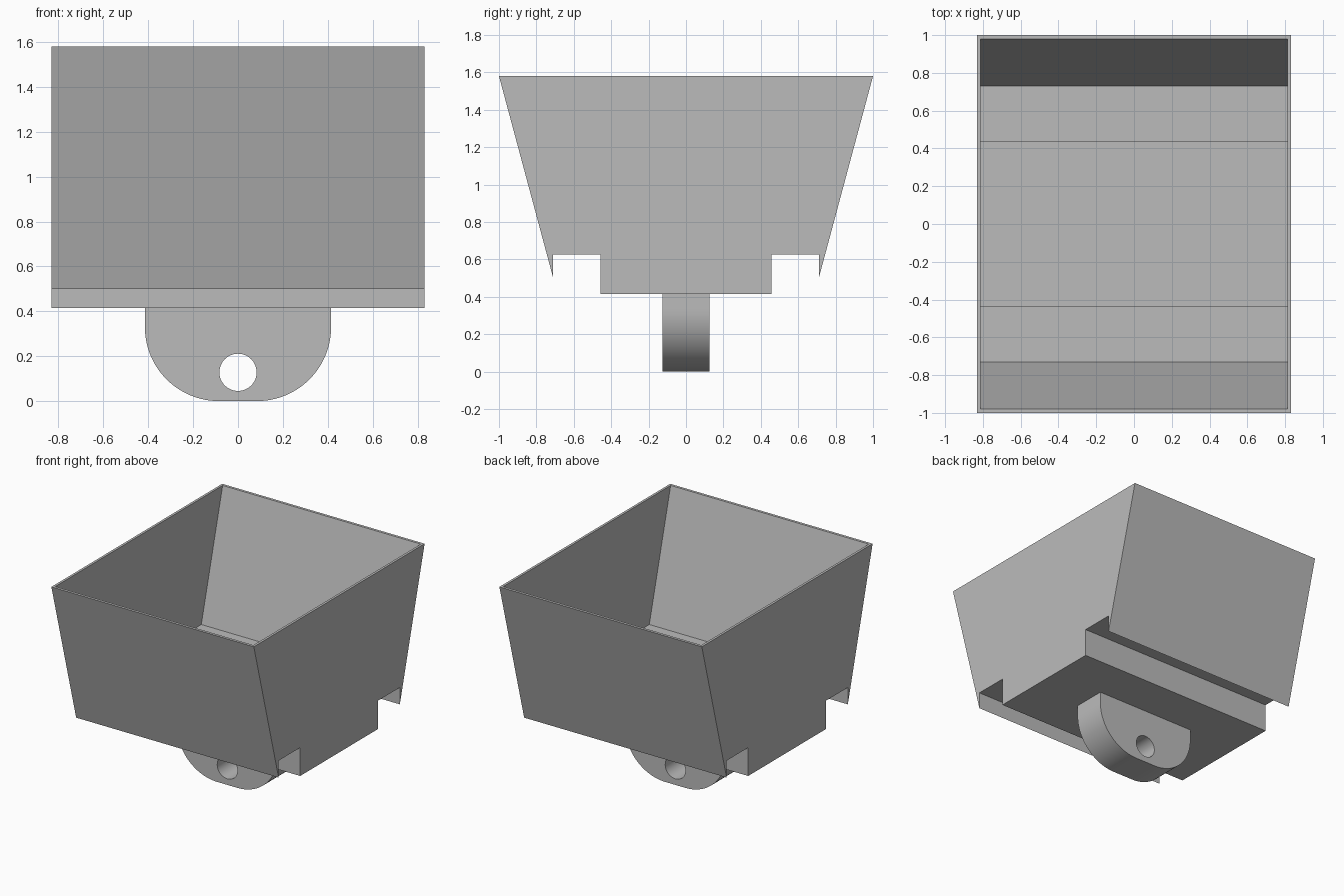
import bpy, bmesh, math

default = bpy.data.objects.get("Cube")
if default:
    bpy.data.objects.remove(default, do_unlink=True)

grey = bpy.data.materials.new("light_grey")
grey.use_nodes = True
colour = (0.5, 0.5, 0.5, 1)
grey.diffuse_color = colour
grey.node_tree.nodes["Principled BSDF"].inputs["Base Color"].default_value = colour


def make_object(name, bm):
    bmesh.ops.recalc_face_normals(bm, faces=bm.faces)
    mesh = bpy.data.meshes.new(name)
    bm.to_mesh(mesh)
    bm.free()
    mesh.materials.append(grey)
    obj = bpy.data.objects.new(name, mesh)
    bpy.context.collection.objects.link(obj)
    return obj


def mirrored(half):
    """Close a half outline by reflecting it across the centre line."""
    return half + [(-a, b) for a, b in reversed(half)]


def open_trough(bm, half, half_width):
    """Extrude a side outline along x, leaving the top open; return the rim corners."""
    outline = mirrored(half)
    ends = [[bm.verts.new((x, y, z)) for y, z in outline] for x in (-half_width, half_width)]
    for end in ends:
        bm.faces.new(end)
    left, right = ends
    for i in range(len(outline) - 1):
        bm.faces.new((left[i], left[i + 1], right[i + 1], right[i]))
    return [left[0], left[-1], right[-1], right[0]]


# Tapered bin: outer shell, stepped cavity and the thin rim joining them
TOP = 1.58
bm = bmesh.new()
outer = open_trough(bm, [(1, TOP), (0.71, 0.5), (0.71, 0.625), (0.457, 0.625), (0.457, 0.415)], 0.83)
inner = open_trough(bm, [(0.98, TOP), (0.73, 0.645), (0.437, 0.645), (0.437, 0.435)], 0.812)
for i in range(4):
    j = (i + 1) % 4
    bm.faces.new((outer[i], outer[j], inner[j], inner[i]))
make_object("bin", bm)

# Mounting lug with rounded lower corners
HALF, RADIUS, DEPTH = 0.415, 0.33, 0.125
half = [(HALF, 0.415)]
for i in range(25):
    a = math.pi / 2 * i / 24
    half.append((HALF - RADIUS + RADIUS * math.cos(a), RADIUS - RADIUS * math.sin(a)))
bm = bmesh.new()
face = bm.faces.new([bm.verts.new((x, -DEPTH, z)) for x, z in mirrored(half)])
extruded = bmesh.ops.extrude_face_region(bm, geom=[face], use_keep_orig=True)
moved = [v for v in extruded["geom"] if isinstance(v, bmesh.types.BMVert)]
bmesh.ops.translate(bm, verts=moved, vec=(0, 2 * DEPTH, 0))
lug = make_object("mounting_lug", bm)

# Pin hole through the lug
bpy.ops.mesh.primitive_cylinder_add(vertices=48, radius=0.083, depth=1,
                                    location=(0, 0, 0.128), rotation=(math.pi / 2, 0, 0))
cutter = bpy.context.object
cutter.name = "pin_hole_cutter"
cutter.hide_render = True
cutter.data.materials.append(grey)
hole = lug.modifiers.new("pin_hole", "BOOLEAN")
hole.operation = "DIFFERENCE"
hole.solver = "EXACT"
hole.object = cutter
bpy.ops.object.select_all(action="DESELECT")
lug.select_set(True)
bpy.context.view_layer.objects.active = lug
bpy.ops.object.modifier_apply(modifier=hole.name)
bpy.data.objects.remove(cutter, do_unlink=True)
bpy.ops.object.shade_smooth_by_angle(angle=math.radians(30))
